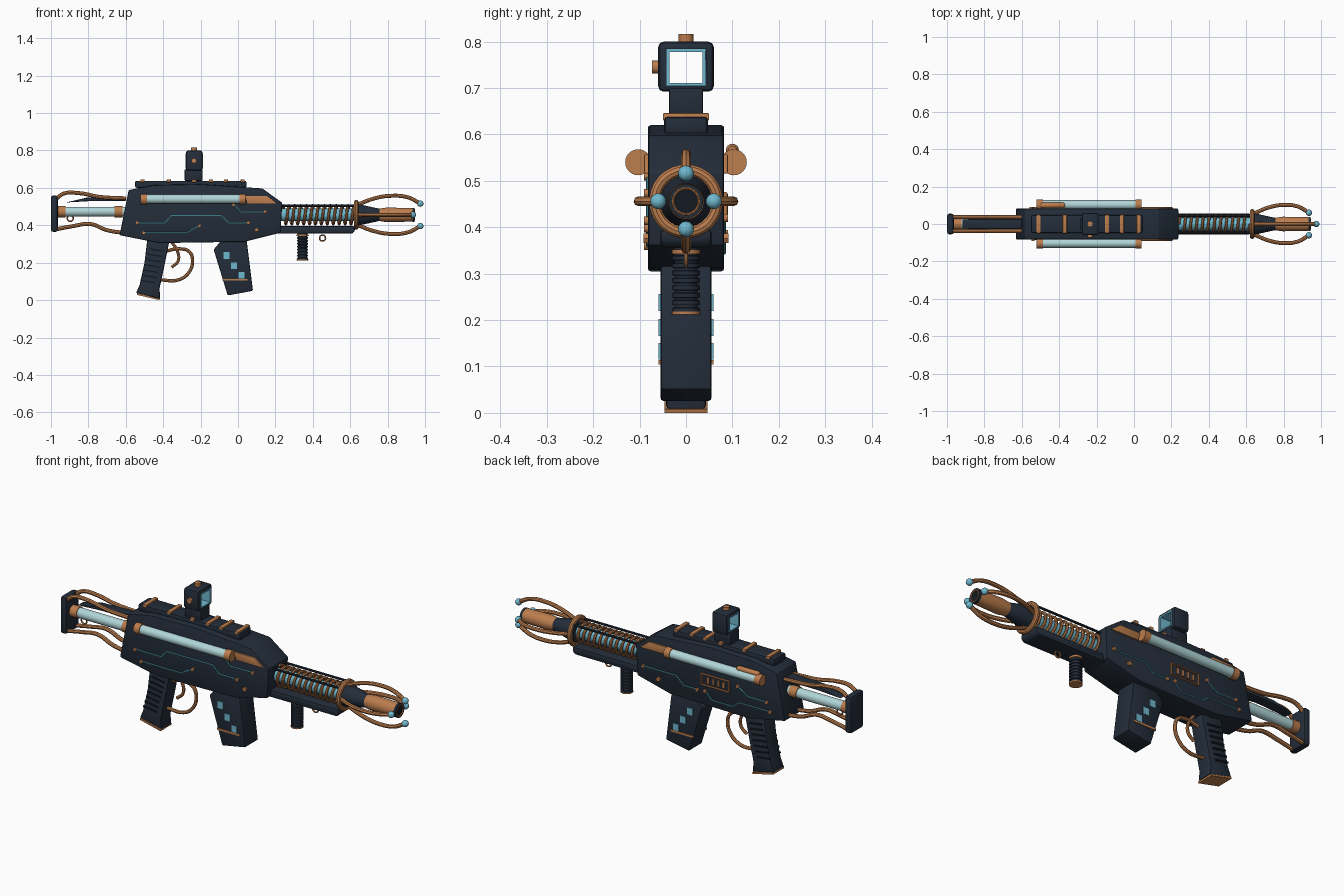
import bpy, bmesh, math
from mathutils import Vector

if "Cube" in bpy.data.objects:
    bpy.data.objects.remove(bpy.data.objects["Cube"])


def material(name, rgb):
    m = bpy.data.materials.new(name)
    m.diffuse_color = (*rgb, 1)
    m.use_nodes = True
    m.node_tree.nodes["Principled BSDF"].inputs["Base Color"].default_value = m.diffuse_color
    return m


NAVY = material("dark navy", (0.017, 0.026, 0.042))
BLACK = material("near black", (0.007, 0.010, 0.015))
COPPER = material("copper", (0.50, 0.205, 0.075))
GLASS = material("pale glass", (0.44, 0.67, 0.69))
CYAN = material("cyan", (0.16, 0.48, 0.62))
TEAL = material("teal trace", (0.07, 0.29, 0.35))


def finish(ob, mat, bevel=0.0, smooth=True):
    ob.data.materials.append(mat)
    bpy.ops.object.select_all(action='DESELECT')
    ob.select_set(True)
    bpy.context.view_layer.objects.active = ob
    if bevel:
        b = ob.modifiers.new("bevel", 'BEVEL')
        b.width, b.segments = bevel, 2
        bpy.ops.object.modifier_apply(modifier="bevel")
    if smooth:
        bpy.ops.object.shade_smooth_by_angle(angle=math.radians(35))
    return ob


def from_bmesh(name, bm, mat, bevel=0.0):
    bmesh.ops.recalc_face_normals(bm, faces=bm.faces[:])
    me = bpy.data.meshes.new(name)
    bm.to_mesh(me)
    bm.free()
    ob = bpy.data.objects.new(name, me)
    bpy.context.collection.objects.link(ob)
    return finish(ob, mat, bevel)


def box(name, x, y, z, mat, bevel=0.0):
    """Box from (min, max) ranges."""
    bm = bmesh.new()
    bmesh.ops.create_cube(bm, size=1)
    for v in bm.verts:
        v.co = Vector([r[0] + (c + 0.5) * (r[1] - r[0]) for c, r in zip(v.co, (x, y, z))])
    return from_bmesh(name, bm, mat, bevel)


def prism(name, pts, y0, y1, mat, bevel=0.0):
    """Side outline in x, z extruded across y."""
    bm = bmesh.new()
    f = bm.faces.new([bm.verts.new((x, y0, z)) for x, z in pts])
    g = bmesh.ops.extrude_face_region(bm, geom=[f])
    for v in g['geom']:
        if isinstance(v, bmesh.types.BMVert):
            v.co.y = y1
    return from_bmesh(name, bm, mat, bevel)


def lathe(name, profile, origin, axis, mat, n=28):
    """Spin (distance along axis, radius) pairs, closing both ends."""
    bm = bmesh.new()
    rot = Vector((0, 0, 1)).rotation_difference(Vector(axis))
    rings = []
    for d, r in profile:
        rings.append([bm.verts.new(Vector(origin) + rot @ Vector(
            (r * math.cos(2 * math.pi * i / n), r * math.sin(2 * math.pi * i / n), d))) for i in range(n)])
    for a, b in zip(rings, rings[1:]):
        for i in range(n):
            bm.faces.new((a[i], a[(i + 1) % n], b[(i + 1) % n], b[i]))
    bm.faces.new(rings[0])
    bm.faces.new(rings[-1])
    return from_bmesh(name, bm, mat)


def rod(name, origin, axis, length, r, mat, n=24):
    return lathe(name, [(0, r), (length, r)], origin, axis, mat, n)


def wire(name, pts, r, mat, curved=True, closed=False, res=2):
    cu = bpy.data.curves.new(name, 'CURVE')
    cu.dimensions, cu.bevel_depth, cu.bevel_resolution, cu.use_fill_caps = '3D', r, res, True
    cu.resolution_u = 6
    s = cu.splines.new('BEZIER' if curved else 'POLY')
    p = s.bezier_points if curved else s.points
    p.add(len(pts) - 1)
    for q, c in zip(p, pts):
        if curved:
            q.co, q.handle_left_type, q.handle_right_type = c, 'AUTO', 'AUTO'
        else:
            q.co = (*c, 1)
    s.use_cyclic_u = closed
    ob = bpy.data.objects.new(name, cu)
    bpy.context.collection.objects.link(ob)
    bpy.ops.object.select_all(action='DESELECT')
    ob.select_set(True)
    bpy.context.view_layer.objects.active = ob
    bpy.ops.object.convert(target='MESH')
    ob = bpy.context.view_layer.objects.active
    ob.data.materials.clear()
    return finish(ob, mat)


def circle(c, r, plane, n=24):
    u, v = plane
    return [Vector(c) + Vector(u) * r * math.cos(2 * math.pi * i / n)
            + Vector(v) * r * math.sin(2 * math.pi * i / n) for i in range(n)]


X, Y, Z = (1, 0, 0), (0, 1, 0), (0, 0, 1)
AX = 0.456  # barrel axis height

# Receiver
prism("receiver", [(-0.585, 0.588), (-0.633, 0.347), (-0.42, 0.305), (0.035, 0.312), (0.227, 0.36),
                   (0.237, 0.52), (0.13, 0.597), (-0.2, 0.62), (-0.45, 0.615)], -0.082, 0.082, NAVY, 0.006)

# Top rail with cross lugs
box("rail", (-0.55, 0.045), (-0.047, 0.047), (0.6, 0.638), NAVY, 0.008)
for x in (-0.51, -0.37, -0.235, -0.145, -0.065, 0.025):
    box("rail_lug", (x - 0.011, x + 0.011), (-0.05, 0.05), (0.63, 0.646), COPPER, 0.003)

# Sight with open square window
box("sight_stem", (-0.285, -0.19), (-0.037, 0.037), (0.637, 0.7), NAVY, 0.005)
frame = box("sight_frame", (-0.278, -0.19), (-0.06, 0.06), (0.692, 0.8), NAVY, 0.012)
cutter = box("sight_cutter", (-0.4, -0.1), (-0.041, 0.041), (0.706, 0.783), NAVY)
cutter.hide_render = True
m = frame.modifiers.new("window", 'BOOLEAN')
m.operation, m.object, m.solver = 'DIFFERENCE', cutter, 'EXACT'
bpy.context.view_layer.objects.active = frame
bpy.ops.object.modifier_apply(modifier="window")
bpy.data.objects.remove(cutter)
for s in (-1, 1):
    box("sight_lining_side", (-0.281, -0.187), sorted((s * 0.036, s * 0.042)), (0.705, 0.784), CYAN)
    zc = 0.7445 + s * 0.0365
    box("sight_lining_edge", (-0.281, -0.187), (-0.042, 0.042), (zc - 0.003, zc + 0.003), CYAN)
rod("sight_side_knob", (-0.235, -0.058, 0.745), (0, -1, 0), 0.015, 0.014, COPPER, 12)
rod("sight_top_knob", (-0.235, 0, 0.798), Z, 0.018, 0.016, COPPER, 12)

# Side tubes, cheek plates, circuit traces
front_traces = [[(-0.505, 0.36), (-0.275, 0.36), (-0.205, 0.398)],
                [(-0.54, 0.414), (-0.39, 0.414), (-0.355, 0.451), (-0.09, 0.451), (-0.05, 0.414), (0.055, 0.414)],
                [(-0.025, 0.51), (0.013, 0.473), (0.145, 0.473)]]
back_traces = [[(0.19, 0.42), (0.0, 0.42), (-0.045, 0.38), (-0.125, 0.38)],
               [(-0.17, 0.385), (-0.21, 0.345), (-0.33, 0.345), (-0.37, 0.375), (-0.55, 0.375)],
               [(-0.36, 0.46), (-0.42, 0.42), (-0.53, 0.42)]]
for s, traces in ((-1, front_traces), (1, back_traces)):
    y = s * 0.103
    rod("side_tube", (-0.51, y, 0.54), X, 0.54, 0.024, GLASS)
    for x in (-0.52, 0.007):
        rod("side_tube_cap", (x, y, 0.54), X, 0.034, 0.028, COPPER)
    prism("cheek_plate", [(0.035, 0.558), (0.155, 0.558), (0.21, 0.516), (0.05, 0.516)],
          s * 0.078, s * 0.09, COPPER, 0.003)
    for t in traces:
        wire("circuit_trace", [(x, s * 0.082, z) for x, z in t], 0.0045, TEAL, False, res=1)
        for x, z in (t[0], t[-1]):
            rod("trace_stud", (x, s * 0.08, z), (0, s, 0), 0.011, 0.009, COPPER, 12)
    rod("side_screw", (0.1, s * 0.08, 0.376), (0, s, 0), 0.012, 0.012, COPPER, 6)
lathe("charging_knob", [(0, 0.009), (0.008, 0.014), (0.122, 0.014), (0.13, 0.009)],
      (-0.5, 0.1, 0.566), X, COPPER, 16)

# Rear-side framed gauge
wire("gauge_frame", [(-0.31, 0.084, 0.415), (-0.15, 0.084, 0.415), (-0.15, 0.084, 0.472),
                     (-0.31, 0.084, 0.472)], 0.006, COPPER, False, True)
for i in range(4):
    x = -0.285 + i * 0.03
    box("gauge_bar", (x, x + 0.013), (0.08, 0.088), (0.428, 0.46), COPPER)

# Barrel core, coil, rods and lower tray
rod("barrel_core", (0.2, 0, AX), X, 0.45, 0.034, CYAN)
turns, steps = 12, 18
wire("coil", [(0.24 + 0.38 * i / (turns * steps), 0.05 * math.sin(2 * math.pi * i / steps),
               AX + 0.05 * math.cos(2 * math.pi * i / steps)) for i in range(turns * steps + 1)],
     0.0075, COPPER, False)
for s in (-1, 1):
    rod("barrel_rod", (0.2, s * 0.044, 0.505), X, 0.43, 0.006, NAVY, 10)
prism("barrel_tray", [(0.2, 0.355), (0.61, 0.355), (0.625, 0.37), (0.625, 0.395), (0.2, 0.395)],
      -0.055, 0.055, NAVY, 0.008)
wire("front_ring", circle((0.632, 0, AX), 0.067, (Y, Z), 36), 0.013, COPPER, False, True, 3)

# Muzzle
lathe("muzzle_cone", [(0, 0.056), (0.03, 0.056), (0.13, 0.034), (0.16, 0.03)], (0.62, 0, AX), X, NAVY)
lathe("muzzle_sleeve", [(0, 0.03), (0.06, 0.039), (0.2, 0.036)], (0.735, 0, AX), X, COPPER)
lathe("muzzle_rim", [(0, 0.037), (0.012, 0.037), (0.012, 0.029), (0.004, 0.028)], (0.932, 0, AX), X, NAVY)
wire("muzzle_lip", circle((0.943, 0, AX), 0.028, (Y, Z)), 0.003, COPPER, False, True)
rod("muzzle_bore", (0.93, 0, AX), X, 0.011, 0.027, BLACK)

# Four curved prongs with glowing tips
for dy, dz, tip in ((0, 1, 0.975), (0, -1, 0.975), (1, 0, 0.935), (-1, 0, 0.935)):
    k = (tip - 0.64) / 0.335
    path = [(0.64 + k * x, dy * r, AX + dz * r) for x, r in
            ((0, 0.055), (0.09, 0.088), (0.18, 0.102), (0.27, 0.093), (0.335, 0.06))]
    wire("prong", path, 0.0105, COPPER)
    bm = bmesh.new()
    bmesh.ops.create_uvsphere(bm, u_segments=20, v_segments=12, radius=0.017)
    bmesh.ops.translate(bm, verts=bm.verts[:], vec=path[-1])
    from_bmesh("prong_tip", bm, CYAN)

# Stock: butt plate, glass tube, strut and bent wires
box("butt_plate", (-1.0, -0.963), (-0.055, 0.055), (0.365, 0.56), NAVY, 0.012)
rod("stock_tube", (-0.97, 0, 0.473), X, 0.38, 0.026, GLASS)
for x in (-0.965, -0.66):
    rod("stock_tube_cap", (x, 0, 0.473), X, 0.043, 0.03, COPPER)
prism("stock_strut", [(-0.92, 0.522), (-0.81, 0.548), (-0.6, 0.555), (-0.6, 0.53), (-0.78, 0.53)],
      -0.026, 0.026, NAVY, 0.004)
for s in (-1, 1):
    y = s * 0.037
    wire("upper_stock_wire", [(-0.975, y, 0.54), (-0.93, y, 0.57), (-0.85, y, 0.572), (-0.74, y, 0.552),
                              (-0.6, y, 0.544)], 0.0105, COPPER)
    wire("lower_stock_wire", [(-0.975, y, 0.378), (-0.88, y, 0.396), (-0.79, y, 0.407), (-0.7, y, 0.374),
                              (-0.6, y, 0.358)], 0.0105, COPPER)
wire("rear_sling_ring", circle((-0.897, 0, 0.437), 0.016, (X, Z)), 0.004, COPPER, False, True)

# Pistol grip
prism("grip", [(-0.485, 0.325), (-0.365, 0.325), (-0.39, 0.2), (-0.42, 0.06), (-0.415, 0.007),
               (-0.545, 0.037), (-0.525, 0.085), (-0.5, 0.2)], -0.043, 0.043, NAVY, 0.008)
prism("grip_base", [(-0.54, 0.028), (-0.42, 0.0), (-0.418, 0.008), (-0.538, 0.037)], -0.046, 0.046, COPPER)
for i in range(7):
    x, z = -0.432 - i * 0.008, 0.265 - i * 0.028
    prism("grip_ridge", [(x - 0.04, z + 0.012), (x + 0.035, z), (x + 0.035, z - 0.008), (x - 0.04, z + 0.004)],
          -0.048, 0.048, BLACK)

# Trigger and guard
guard = [(-0.385, 0.262), (-0.32, 0.274), (-0.262, 0.26), (-0.243, 0.21), (-0.265, 0.145),
         (-0.32, 0.108), (-0.415, 0.108)]
trigger = [(-0.355, 0.31), (-0.325, 0.265), (-0.32, 0.21), (-0.355, 0.175)]
wire("trigger_guard", [(x, 0, z) for x, z in guard], 0.009, COPPER)
wire("trigger", [(x, 0, z) for x, z in trigger], 0.008, COPPER)

# Magazine with charge squares and stripe on both sides
prism("magazine", [(-0.085, 0.325), (-0.13, 0.27), (-0.055, 0.025), (0.08, 0.05), (0.045, 0.33)],
      -0.055, 0.055, NAVY, 0.006)
for s in (-1, 1):
    y = sorted((s * 0.052, s * 0.059))
    for x, z in ((-0.062, 0.238), (-0.022, 0.184), (0.018, 0.133)):
        box("charge_square", (x - 0.016, x + 0.016), y, (z - 0.018, z + 0.018), CYAN)
    box("magazine_stripe", (-0.082, 0.05), y, (0.104, 0.114), COPPER)

# Ribbed foregrip and front sling ring
ribs = []
for i in range(8):
    ribs += [(i * 0.016, 0.03), (i * 0.016 + 0.009, 0.03), (i * 0.016 + 0.01, 0.025), (i * 0.016 + 0.015, 0.025)]
lathe("foregrip", ribs + [(0.145, 0.027)], (0.345, 0, 0.217), Z, NAVY, 20)
rod("foregrip_base", (0.345, 0, 0.212), Z, 0.006, 0.031, COPPER)
rod("foregrip_collar", (0.345, 0, 0.342), Z, 0.01, 0.031, COPPER)
wire("front_sling_ring", circle((0.452, 0, 0.332), 0.016, (X, Z)), 0.004, COPPER, False, True)
